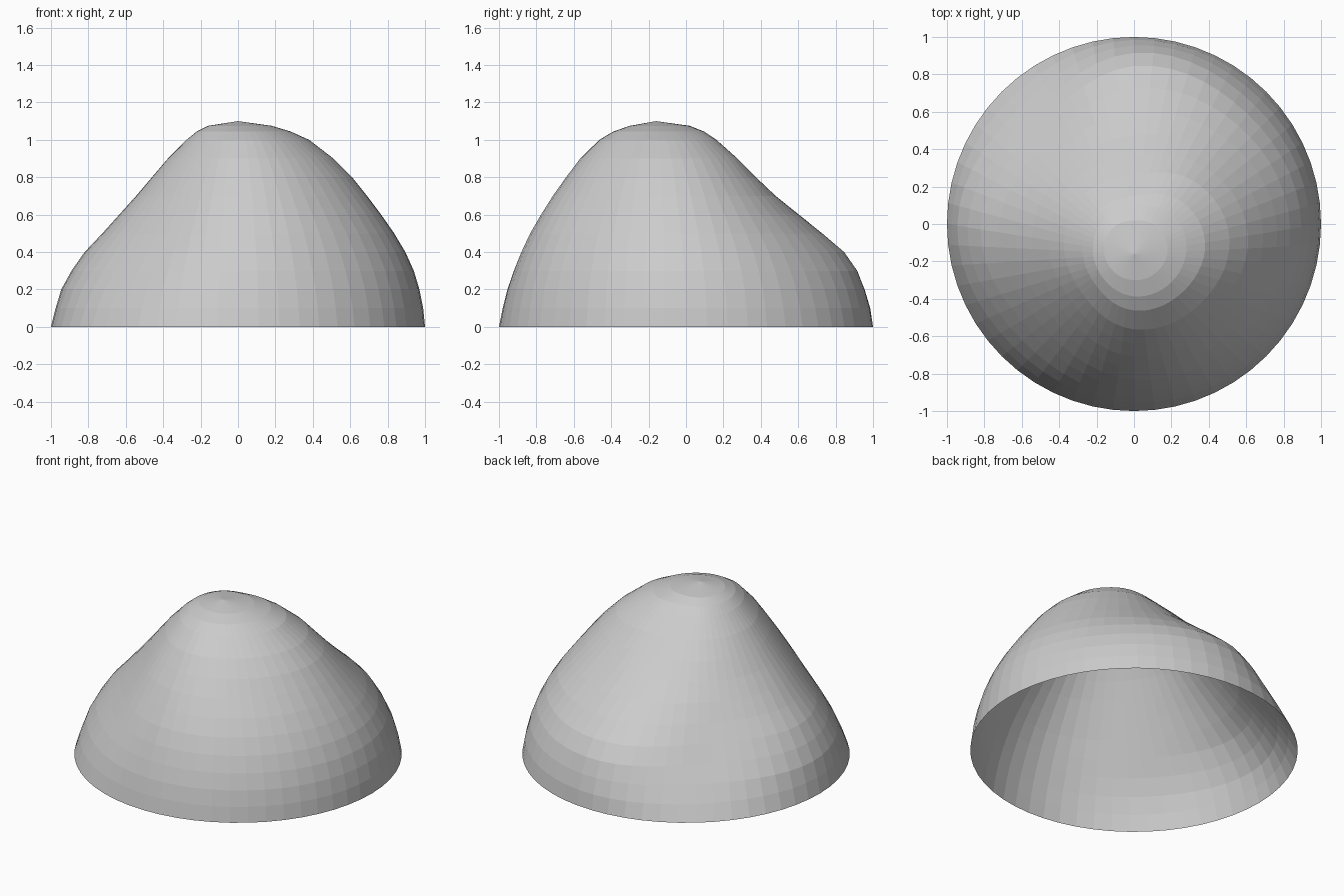
import bpy, bmesh, math

if "Cube" in bpy.data.objects:
    bpy.data.objects.remove(bpy.data.objects["Cube"])

SIDES = 56
APEX = (0.0, -0.16, 1.1)

# ring heights, from just under the tip down to the rim
LEVELS = [1.075, 1.045, 1.0, .9, .8, .7, .6, .5, .4, .3, .2, .1, 0]

# fraction of the way from tip to rim at each height (rim = 1),
# for eight directions going round from the right
PROFILES = [
    [.18, .28, .38, .51, .61, .69, .765, .835, .895, .94, .97, .99],       # right
    [.17, .26, .335, .45, .535, .618, .704, .79, .861, .915, .955, .982],  # back right
    [.155, .215, .267, .362, .453, .547, .655, .763, .866, .927, .961, .987],  # back
    [.16, .22, .272, .37, .455, .53, .605, .675, .745, .815, .885, .947],  # back left
    [.16, .22, .275, .375, .46, .545, .635, .725, .82, .89, .945, .975],   # left
    [.162, .235, .295, .39, .47, .545, .62, .695, .77, .845, .91, .96],    # front left
    [.167, .27, .36, .48, .57, .655, .73, .80, .857, .905, .946, .976],    # front
    [.175, .28, .37, .495, .59, .67, .75, .82, .878, .924, .96, .984],     # front right
]


def spread(level, turn):
    """Smooth periodic blend of the eight profiles at one height."""
    if level == len(LEVELS) - 1:
        return 1.0
    i = int(turn * 8)
    t = turn * 8 - i
    a, b, c, d = (PROFILES[(i + k) % 8][level] for k in (-1, 0, 1, 2))
    return b + 0.5 * t * (c - a + t * (2*a - 5*b + 4*c - d + t * (3*(b - c) + d - a)))


# dome shell: rings from tip to rim, open underneath
bm = bmesh.new()
tip = bm.verts.new(APEX)
rings = []
for level, z in enumerate(LEVELS):
    ring = []
    for k in range(SIDES):
        ang = 2 * math.pi * k / SIDES
        s = spread(level, k / SIDES)
        ring.append(bm.verts.new((math.cos(ang) * s,
                                  APEX[1] * (1 - s) + math.sin(ang) * s, z)))
    rings.append(ring)

for k in range(SIDES):
    n = (k + 1) % SIDES
    bm.faces.new((tip, rings[0][k], rings[0][n]))
    for up, low in zip(rings, rings[1:]):
        bm.faces.new((up[k], low[k], low[n], up[n]))

mesh = bpy.data.meshes.new("dome_shell")
bm.to_mesh(mesh)
bm.free()

# single plain grey, flat faces
grey = bpy.data.materials.new("plain grey")
grey.diffuse_color = (0.6, 0.6, 0.6, 1)
grey.use_nodes = True
grey.node_tree.nodes["Principled BSDF"].inputs["Base Color"].default_value = grey.diffuse_color
mesh.materials.append(grey)
bpy.context.collection.objects.link(bpy.data.objects.new("dome_shell", mesh))
